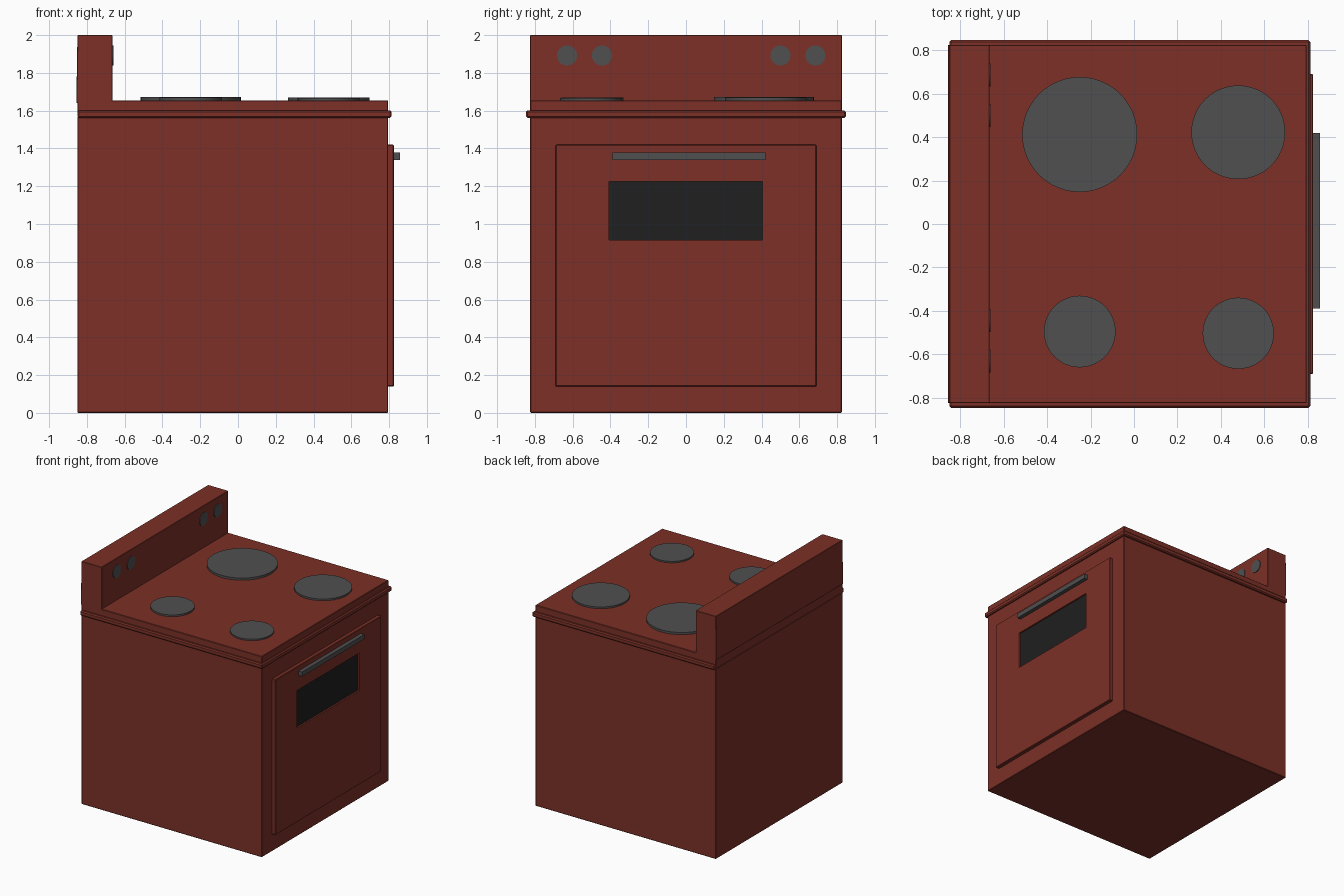
import bpy, bmesh, math
from mathutils import Matrix

if "Cube" in bpy.data.objects:
    bpy.data.objects.remove(bpy.data.objects["Cube"])


def material(name, rgb):
    m = bpy.data.materials.new(name)
    m.diffuse_color = (*rgb, 1)
    m.use_nodes = True
    m.node_tree.nodes["Principled BSDF"].inputs["Base Color"].default_value = m.diffuse_color
    return m


RED = material("red_enamel", (0.2, 0.03, 0.02))
GREY = material("dark_grey", (0.08, 0.08, 0.08))
BLACK = material("dark_glass", (0.014, 0.014, 0.014))


def finish(bm, name, mat):
    me = bpy.data.meshes.new(name)
    bm.to_mesh(me)
    bm.free()
    ob = bpy.data.objects.new(name, me)
    bpy.context.collection.objects.link(ob)
    if mat:
        me.materials.append(mat)
    return ob


def box(name, x, y, z, mat, bevel=0.0):
    bm = bmesh.new()
    bmesh.ops.create_cube(bm, size=1)
    for v in bm.verts:
        for i, (lo, hi) in enumerate((x, y, z)):
            v.co[i] = lo if v.co[i] < 0 else hi
    if bevel:
        bmesh.ops.bevel(bm, geom=bm.edges[:], offset=bevel, segments=1, affect='EDGES')
    return finish(bm, name, mat)


def disc(name, centre, r, depth, mat, along_x=False):
    bm = bmesh.new()
    rot = Matrix.Rotation(math.pi / 2, 4, 'Y') if along_x else Matrix()
    bmesh.ops.create_cone(bm, cap_ends=True, segments=48, radius1=r, radius2=r,
                          depth=depth, matrix=Matrix.Translation(centre) @ rot)
    ob = finish(bm, name, mat)
    bpy.context.view_layer.objects.active = ob
    ob.select_set(True)
    bpy.ops.object.shade_smooth_by_angle(angle=math.radians(30))
    ob.select_set(False)
    return ob


# cabinet, projecting rim and cooktop
box("oven_body", (-0.85, 0.795), (-0.825, 0.825), (0, 1.57), RED, 0.004)
box("rim", (-0.85, 0.812), (-0.846, 0.846), (1.562, 1.602), RED, 0.008)
box("cooktop", (-0.85, 0.795), (-0.825, 0.825), (1.59, 1.655), RED, 0.004)

# back panel, leaning very slightly
panel = box("control_panel", (-0.85, -0.665), (-0.825, 0.825), (1.64, 2.0), RED, 0.003)
for v in panel.data.vertices:
    if v.co.z < 1.8 and v.co.x < -0.8:
        v.co.x -= 0.006

# burners: x, y, radius, top height
burners = [(-0.25, 0.412, 0.265, 1.673), (0.48, 0.422, 0.216, 1.669),
           (-0.25, -0.495, 0.165, 1.669), (0.48, -0.503, 0.164, 1.667)]
for i, (x, y, r, top) in enumerate(burners):
    disc(f"burner_{i + 1}", (x, y, top - 0.015), r, 0.03, GREY)

# control knobs
for i, y in enumerate((-0.63, -0.445, 0.5, 0.685)):
    disc(f"knob_{i + 1}", (-0.67, y, 1.892), 0.053, 0.02, GREY, True)

# oven door with a window recess
door = box("oven_door", (0.78, 0.825), (-0.69, 0.69), (0.14, 1.42), RED, 0.004)
cutter = box("window_cutter", (0.808, 0.9), (-0.408, 0.405), (0.915, 1.224), None)
cutter.hide_render = True
cutter.hide_set(True)
cut = door.modifiers.new("window_recess", 'BOOLEAN')
cut.operation = 'DIFFERENCE'
cut.object = cutter
cut.solver = 'EXACT'
box("oven_window", (0.80, 0.812), (-0.408, 0.405), (0.915, 1.224), BLACK)

# door handle
box("door_handle", (0.82, 0.857), (-0.39, 0.42), (1.34, 1.378), GREY)
